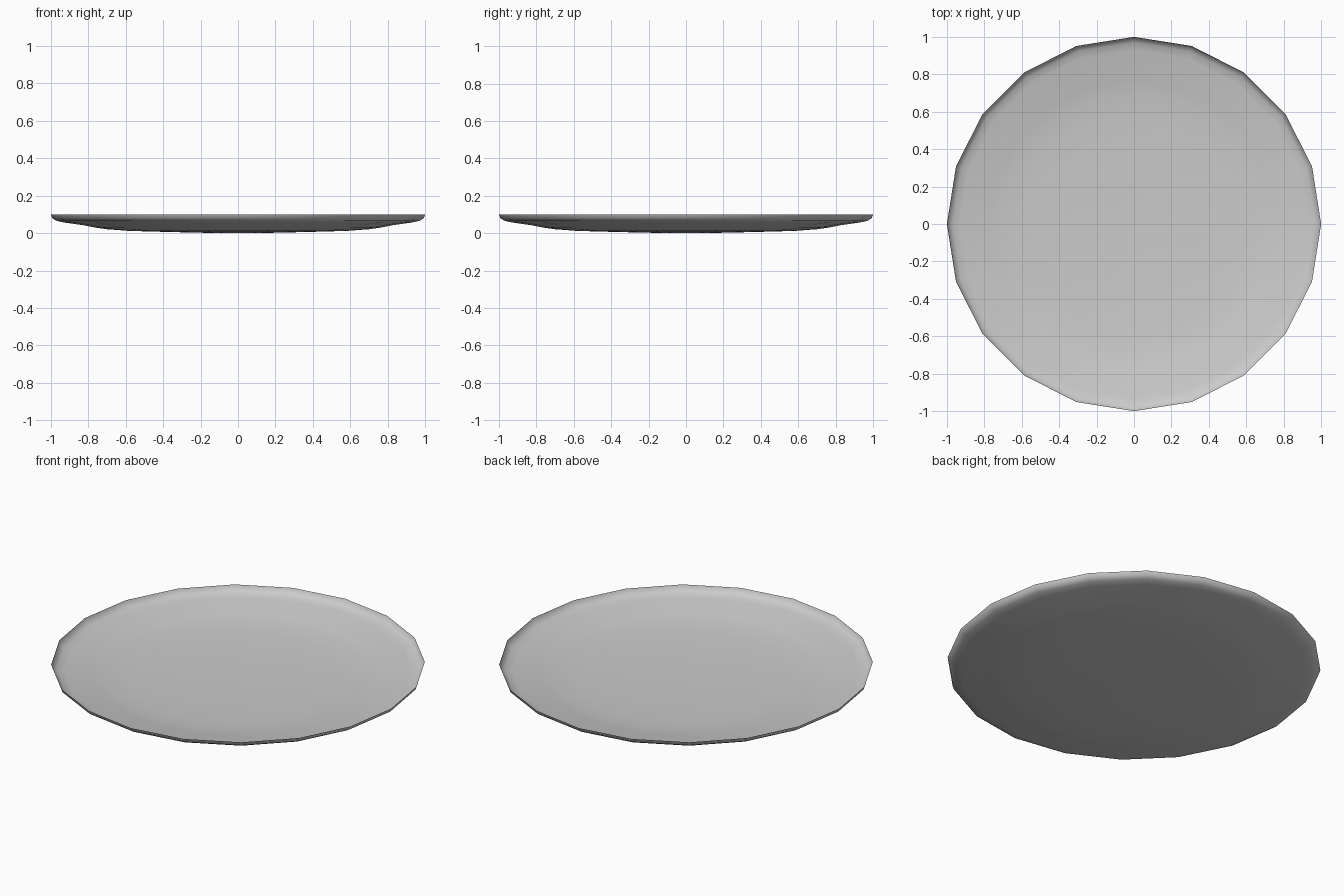
import bpy, bmesh
from math import sin, cos, pi

if "Cube" in bpy.data.objects:
    bpy.data.objects.remove(bpy.data.objects["Cube"])

SIDES = 20
# Plate profile (radius, height) from the well out to the rim
PROFILE = [(0.18, 0.002), (0.36, 0.006), (0.58, 0.012), (0.70, 0.021), (0.77, 0.031),
           (0.83, 0.043), (0.93, 0.057), (0.97, 0.066), (0.993, 0.08), (1.0, 0.10)]

bm = bmesh.new()
centre = bm.verts.new((0, 0, 0))
rings = [[bm.verts.new((r * cos(2 * pi * i / SIDES), r * sin(2 * pi * i / SIDES), z))
          for i in range(SIDES)] for r, z in PROFILE]

# Flat well in the middle, then bands out to the open rim
for i in range(SIDES):
    j = (i + 1) % SIDES
    bm.faces.new((centre, rings[0][i], rings[0][j]))
    for a, b in zip(rings, rings[1:]):
        bm.faces.new((a[i], b[i], b[j], a[j]))
for f in bm.faces:
    f.smooth = True

mesh = bpy.data.meshes.new("plate")
bm.to_mesh(mesh)
bm.free()
plate = bpy.data.objects.new("plate", mesh)
bpy.context.collection.objects.link(plate)
